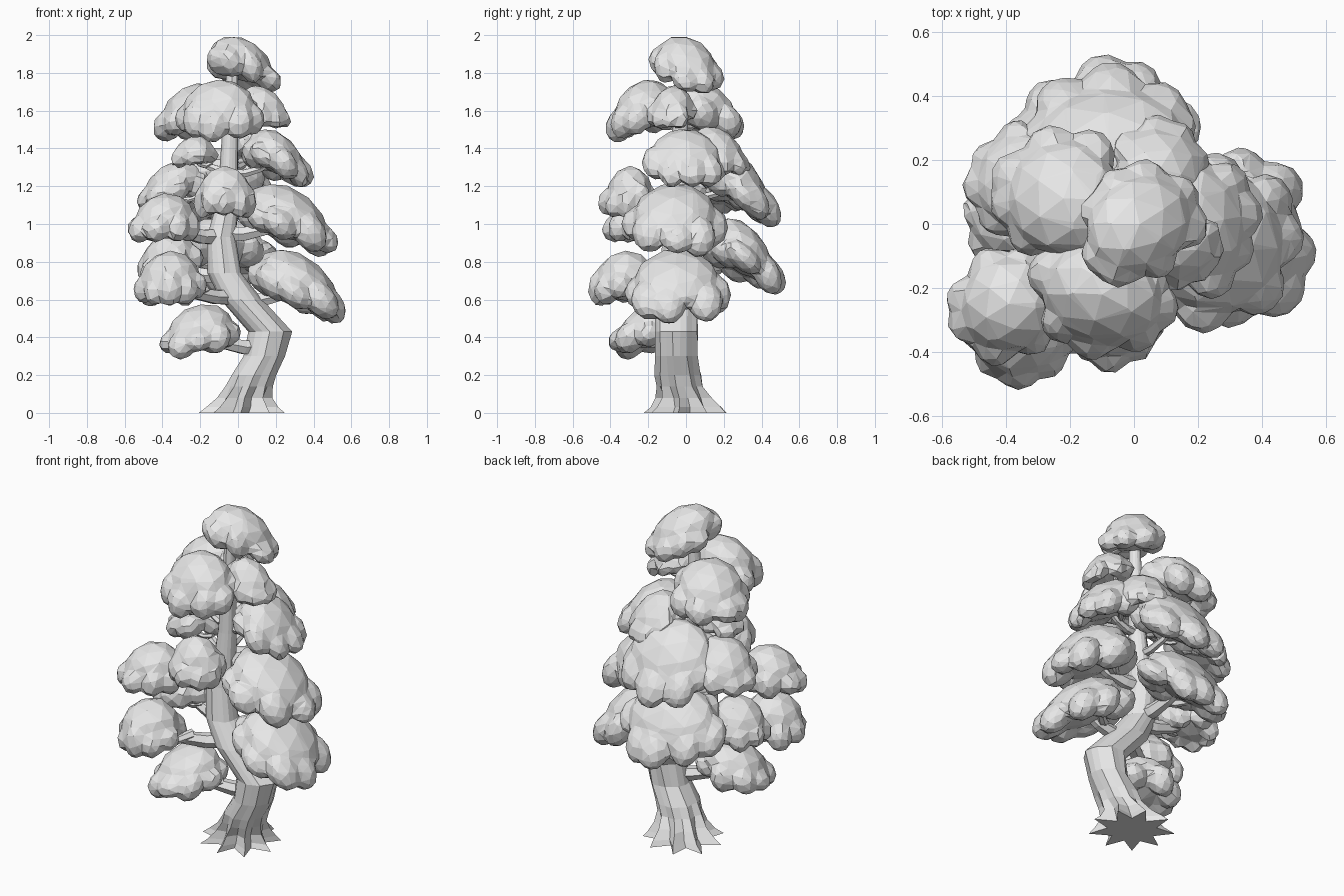
import bpy, bmesh, math, random
from mathutils import Vector, Matrix

random.seed(4)
cube = bpy.data.objects.get("Cube")
if cube:
    bpy.data.objects.remove(cube, do_unlink=True)

grey = bpy.data.materials.new("plain_grey")
grey.use_nodes = True
grey.diffuse_color = (0.8, 0.8, 0.8, 1)
grey.node_tree.nodes["Principled BSDF"].inputs["Base Color"].default_value = (0.8, 0.8, 0.8, 1)


def finish(bm, name):
    bmesh.ops.recalc_face_normals(bm, faces=bm.faces)
    mesh = bpy.data.meshes.new(name)
    bm.to_mesh(mesh)
    bm.free()
    mesh.materials.append(grey)
    obj = bpy.data.objects.new(name, mesh)
    bpy.context.collection.objects.link(obj)
    return obj


def skin(bm, rings):
    """Bridge successive loops of points into a capped tube."""
    loops = [[bm.verts.new(p) for p in ring] for ring in rings]
    n = len(loops[0])
    for low, high in zip(loops, loops[1:]):
        for i in range(n):
            j = (i + 1) % n
            bm.faces.new((low[i], low[j], high[j], high[i]))
    bm.faces.new(loops[0][::-1])
    bm.faces.new(loops[-1])


# Trunk stations: x, y, z, radius, root flare
trunk_path = [
    (0.015, 0.0, 0.0, 0.18, 0.28), (0.025, 0.0, 0.03, 0.155, 0.25),
    (0.035, -0.01, 0.08, 0.13, 0.16), (0.06, -0.03, 0.14, 0.12, 0.07),
    (0.085, -0.04, 0.2, 0.118, 0.04),
    (0.14, -0.05, 0.3, 0.112, 0.02), (0.168, -0.05, 0.43, 0.114, 0.02),
    (0.015, -0.05, 0.6, 0.112, 0.02), (-0.07, -0.05, 0.74, 0.09, 0.02),
    (-0.09, -0.04, 0.93, 0.077, 0.02), (-0.065, -0.03, 1.06, 0.064, 0.02),
    (-0.05, -0.03, 1.25, 0.05, 0), (-0.04, -0.03, 1.5, 0.042, 0),
    (-0.03, -0.03, 1.82, 0.03, 0)]
SIDES = 18


def trunk_ring(x, y, z, radius, flare):
    points = []
    for i in range(SIDES):
        a = math.tau * (i + 0.5) / SIDES
        r = radius * (1 + flare * (1 if i % 2 else -1) + random.uniform(-0.05, 0.05))
        points.append((x + r * math.cos(a), y + r * math.sin(a), z))
    return points


bm = bmesh.new()
skin(bm, [trunk_ring(*s) for s in trunk_path])
finish(bm, "trunk")


def trunk_point(z):
    for a, b in zip(trunk_path, trunk_path[1:]):
        if a[2] <= z <= b[2]:
            return Vector(a[:3]).lerp(Vector(b[:3]), (z - a[2]) / (b[2] - a[2]))
    return Vector(trunk_path[-1][:3])


def branch(name, start, end, r0, r1):
    """Slightly bowed, tapered six-sided limb."""
    axis = end - start
    turn = axis.to_track_quat('Z', 'Y')
    rings = []
    for k in range(4):
        t = k / 3
        mid = start + axis * t + Vector((0, 0, -0.03 * math.sin(math.pi * t)))
        r = r0 + (r1 - r0) * t
        rings.append([mid + turn @ Vector((r * math.cos(math.tau * i / 6),
                                           r * math.sin(math.tau * i / 6), 0))
                      for i in range(6)])
    bm = bmesh.new()
    skin(bm, rings)
    finish(bm, name)


def foliage(name, x, y, z, reach, width, height, droop):
    """Drooping dome with a skirt of merged lobes, reduced to coarse facets."""
    angle = math.atan2(y + 0.04, x + 0.05)
    bm = bmesh.new()

    def lobe(u, v, w, ru, rv, rw):
        bmesh.ops.create_icosphere(bm, subdivisions=2, radius=1,
                                   matrix=Matrix.Translation((u, v, w)) @ Matrix.Diagonal((ru, rv, rw, 1)))

    lobe(0, 0, -height * 0.1, reach * 0.8, width * 0.8, height * 1.1)
    for v in bm.verts:
        if v.co.z < 0:
            v.co.z *= 0.7
    count = 8
    size = (reach + width) / 2
    for i in range(count):
        a = math.tau * (i + random.uniform(-0.25, 0.25)) / count
        d = random.uniform(0.62, 0.72)
        r = size * random.uniform(0.3, 0.38)
        lobe(reach * d * math.cos(a), width * d * math.sin(a),
             -height * random.uniform(0.3, 0.5), r, r, height * random.uniform(0.5, 0.7))
    for v in bm.verts:
        v.co.z -= droop * v.co.x
    bm.transform(Matrix.Translation((x, y, z)) @ Matrix.Rotation(angle, 4, 'Z'))
    obj = finish(bm, name)
    remesh = obj.modifiers.new("merge_lobes", 'REMESH')
    remesh.mode = 'VOXEL'
    remesh.voxel_size = 0.02
    remesh.use_smooth_shade = False
    facets = obj.modifiers.new("coarse_facets", 'DECIMATE')
    facets.ratio = 0.12


# Foliage: name, x, y, z, reach, width, height, droop
clumps = [
    ("crown", 0.015, 0.0, 1.865, 0.22, 0.19, 0.125, 0.3),
    ("upper_front", -0.1, -0.22, 1.62, 0.2, 0.25, 0.145, 0.2),
    ("upper_back", -0.22, 0.08, 1.61, 0.23, 0.23, 0.135, 0.2),
    ("upper_left", 0.13, -0.07, 1.63, 0.16, 0.13, 0.1, 0.3),
    ("high_left", 0.2, 0.0, 1.37, 0.19, 0.235, 0.125, 0.4),
    ("high_back", 0.08, 0.17, 1.4, 0.17, 0.17, 0.11, 0.4),
    ("high_right", -0.23, 0.0, 1.39, 0.13, 0.14, 0.08, 0.1),
    ("middle_back", -0.08, 0.26, 1.24, 0.21, 0.31, 0.15, 0.55),
    ("middle_right_back", -0.34, 0.13, 1.21, 0.2, 0.2, 0.12, 0.3),
    ("middle_front", -0.07, -0.3, 1.175, 0.15, 0.175, 0.135, 0.1),
    ("middle_left", 0.26, -0.06, 1.05, 0.27, 0.285, 0.155, 0.34),
    ("middle_right", -0.39, -0.25, 1.035, 0.2, 0.19, 0.13, 0.1),
    ("low_right", -0.36, -0.32, 0.715, 0.205, 0.2, 0.145, 0.05),
    ("low_left", 0.32, -0.05, 0.7, 0.265, 0.29, 0.15, 0.42),
    ("low_back", -0.11, 0.29, 0.865, 0.21, 0.32, 0.155, 0.5),
    ("low_right_back", -0.37, 0.02, 0.83, 0.18, 0.18, 0.125, 0.2),
    ("lowest_right", -0.2, -0.18, 0.45, 0.22, 0.22, 0.125, 0.2)]

for name, x, y, z, reach, width, height, droop in clumps:
    foliage(name + "_foliage", x, y, z, reach, width, height, droop)
    if name != "crown":
        start = trunk_point(z - 0.1)
        thick = 0.05 if z < 1.1 else 0.028
        branch(name + "_branch", start, Vector((x, y, z - 0.03)), thick, thick * 0.5)
        # Forked twig reaching sideways under the cushion
        out = Vector((x, y, z)) - start
        side = Vector((-out.y, out.x, 0)).normalized() * width * 0.45
        branch(name + "_twig", start.lerp(Vector((x, y, z - 0.03)), 0.5),
               Vector((x, y, z - 0.04)) + side, thick * 0.6, thick * 0.3)
